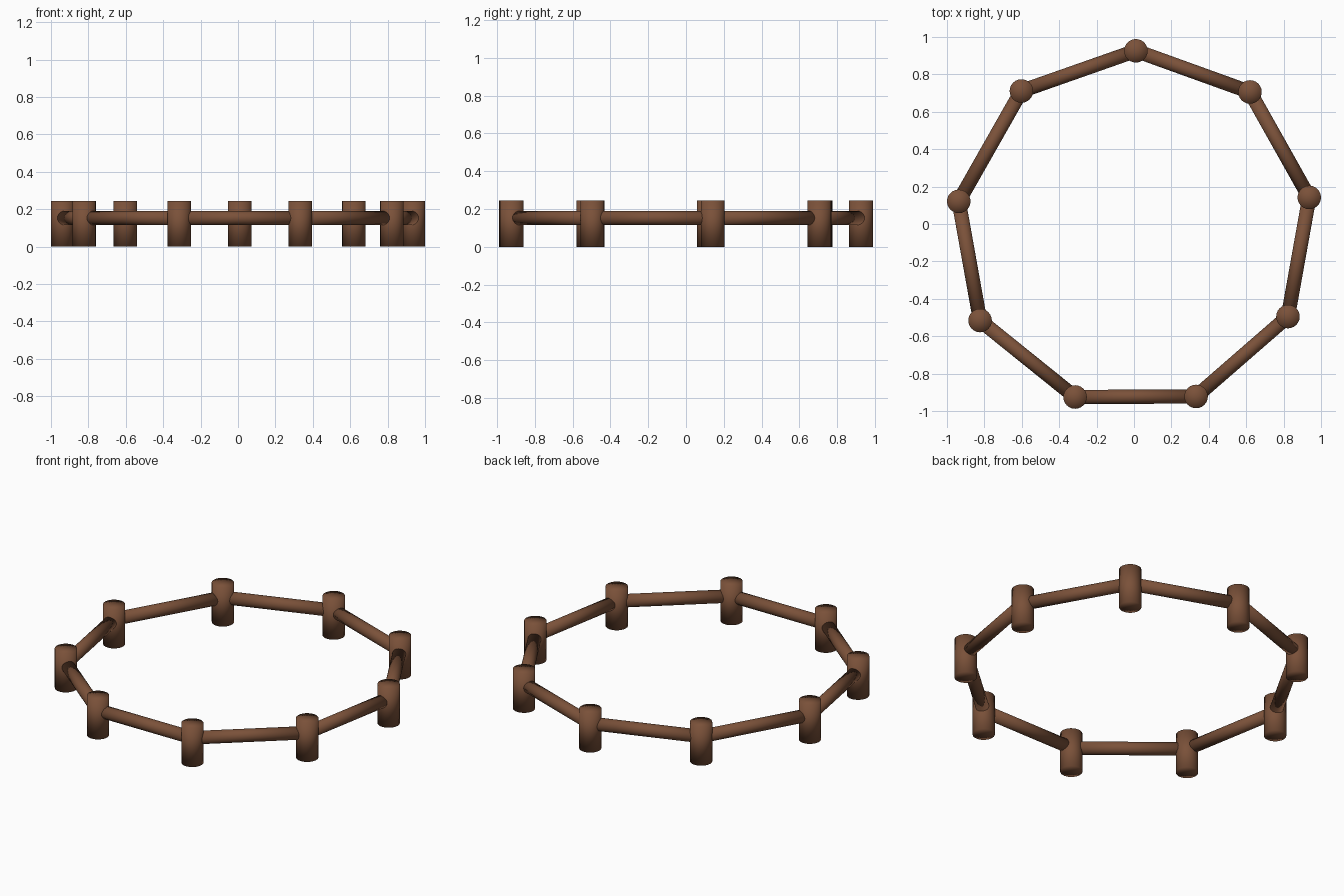
import bpy
from mathutils import Vector

if "Cube" in bpy.data.objects:
    bpy.data.objects.remove(bpy.data.objects["Cube"])

wood = bpy.data.materials.new("brown wood")
wood.diffuse_color = (0.195, 0.082, 0.041, 1)
wood.use_nodes = True
wood.node_tree.nodes["Principled BSDF"].inputs["Base Color"].default_value = wood.diffuse_color

POST_R, POST_H = 0.063, 0.245
RAIL_R, RAIL_Z = 0.038, 0.153

# Post positions around the slightly irregular nine-sided ring
posts = [(0.01, 0.926), (0.62, 0.706), (0.937, 0.142), (0.823, -0.495),
         (0.332, -0.922), (-0.315, -0.925), (-0.823, -0.516),
         (-0.937, 0.121), (-0.602, 0.711)]


def cylinder_between(name, a, b, radius, sides=24):
    """Smooth closed cylinder from point a to point b."""
    a, b = Vector(a), Vector(b)
    axis = b - a
    bpy.ops.mesh.primitive_cylinder_add(
        vertices=sides, radius=radius, depth=axis.length,
        end_fill_type='TRIFAN', location=(a + b) / 2,
        rotation=axis.to_track_quat('Z', 'Y').to_euler())
    ob = bpy.context.object
    ob.name = name
    ob.data.materials.append(wood)
    bpy.ops.object.shade_smooth()
    return ob


for i, (x, y) in enumerate(posts):
    # Upright post
    cylinder_between(f"post_{i + 1}", (x, y, 0), (x, y, POST_H), POST_R)
    # Horizontal rail to the next post
    nx, ny = posts[(i + 1) % len(posts)]
    cylinder_between(f"rail_{i + 1}", (x, y, RAIL_Z), (nx, ny, RAIL_Z), RAIL_R)
